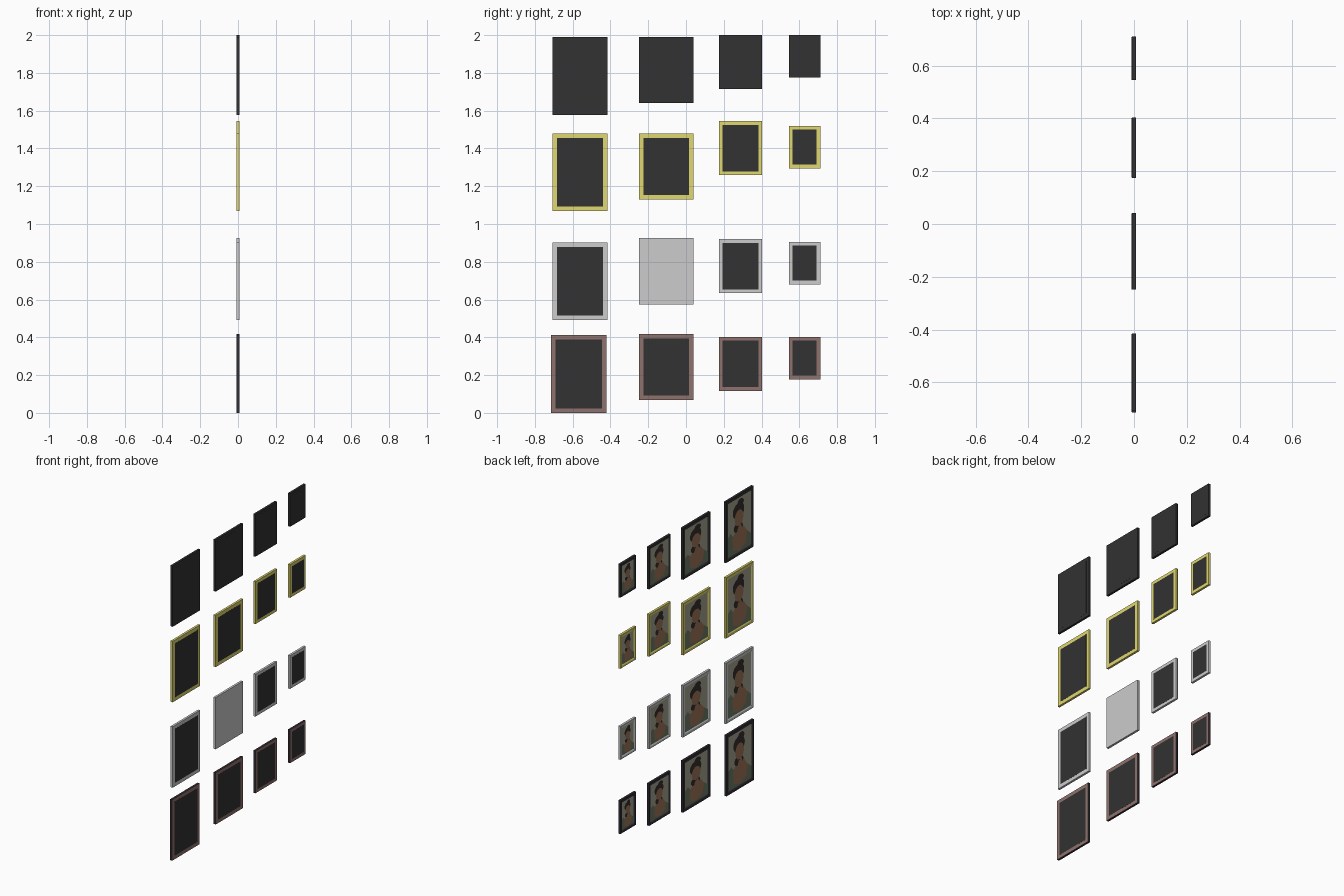
import bpy, math

if "Cube" in bpy.data.objects:
    bpy.data.objects.remove(bpy.data.objects["Cube"])

def mat(name, r, g, b):
    m = bpy.data.materials.new(name)
    lin = lambda c: (c / 255 / 12.92) if c < 10 else ((c / 255 + 0.055) / 1.055) ** 2.4
    m.diffuse_color = (lin(r), lin(g), lin(b), 1)
    m.use_nodes = True
    m.node_tree.nodes["Principled BSDF"].inputs["Base Color"].default_value = m.diffuse_color
    return m

BLACK = mat("black", 50, 50, 50)
GOLD = mat("pale gold", 224, 215, 112)
SILVER = mat("silver grey", 204, 204, 204)
BROWN = mat("dusty brown", 142, 114, 108)
WOOD = mat("dark wood", 52, 45, 54)
OLIVE = mat("olive backdrop", 165, 165, 145)
SKIN = mat("skin brown", 160, 118, 88)
HAIR = mat("dark hair", 52, 46, 44)
GREEN = mat("dull green", 108, 124, 104)

def make(name, verts, faces, mats, index=None):
    me = bpy.data.meshes.new(name)
    me.from_pydata(verts, [], faces)
    for m in mats:
        me.materials.append(m)
    for p in me.polygons:
        p.material_index = index[p.index] if index else 0
    ob = bpy.data.objects.new(name, me)
    bpy.context.collection.objects.link(ob)
    return ob

def rect(x, y, z, w, h):
    return [(x, y - w/2, z - h/2), (x, y + w/2, z - h/2),
            (x, y + w/2, z + h/2), (x, y - w/2, z + h/2)]

def frame(name, y, z, w, h, b, outer, back, lip):
    # moulding cross-section swept round the rectangle: (x, inset)
    prof = [(0.008, b), (0.008, 0), (-0.007, 0), (-0.009, 0.002),
            (-0.009, b - 0.006), (-0.005, b)]
    cols = [back, outer, outer, outer, lip, lip]
    n = len(prof)
    verts, faces, idx = [], [], []
    for x, i in prof:
        verts += rect(x, y, z, w - 2*i, h - 2*i)
    mats = list(dict.fromkeys(cols))
    for k in range(n):
        for c in range(4):
            d = (c + 1) % 4
            faces.append((k*4 + c, (k + 1) % n*4 + c, (k + 1) % n*4 + d, k*4 + d))
            idx.append(mats.index(cols[k]))
    make(name, verts, faces, mats, idx)

def board(name, y, z, w, h, x0, x1, m):
    make(name, rect(x0, y, z, w, h) + rect(x1, y, z, w, h),
         [(3, 2, 1, 0), (4, 5, 6, 7), (0, 1, 5, 4), (1, 2, 6, 5), (2, 3, 7, 6), (3, 0, 4, 7)], [m])

def ellipse(cx, cy, rx, ry, n=20):
    return [(cx + rx*math.cos(2*math.pi*i/n), cy + ry*math.sin(2*math.pi*i/n)) for i in range(n)]

# portrait shapes in picture coordinates (0..1, seen from the painted side)
SHAPES = [
    ("foliage_left", GREEN, [(0, 0), (.30, 0), (.28, .30), (.12, .42), (0, .36)]),
    ("dress", GREEN, [(.10, 0), (1, 0), (1, .22), (.82, .32), (.5, .26), (.2, .3)]),
    ("shoulders", SKIN, [(.22, .08), (.5, .02), (.78, .1), (.84, .3), (.68, .44), (.36, .44), (.2, .3)]),
    ("neck_shadow", HAIR, ellipse(.45, .46, .2, .09)),
    ("hair", HAIR, ellipse(.46, .76, .25, .15)),
    ("hair_bun", HAIR, ellipse(.55, .9, .14, .07)),
    ("face", SKIN, ellipse(.48, .63, .19, .15)),
    ("arm", SKIN, [(.3, .1), (.62, .1), (.66, .36), (.56, .5), (.44, .46), (.34, .3)]),
]

def portrait(name, y, z, w, h):
    verts, faces, mats, idx = [], [], [], []
    for k, (_, m, pts) in enumerate(SHAPES):
        s = len(verts)
        verts += [(-0.0052 - 0.0002*k, y + w*(.5 - u), z + h*(v - .5)) for u, v in pts]
        faces.append(tuple(range(s, len(verts))))
        if m not in mats:
            mats.append(m)
        idx.append(mats.index(m))
    make(name, verts, faces, mats, idx)

# columns: centre y, width, height ; rows: name, top heights, colours
COLS = [(-.562, .292, .412), (-.104, .29, .35), (.289, .229, .286), (.628, .166, .225)]
ROWS = [("black", (1.99, 1.99, 2.0, 2.0), BLACK, BLACK, BLACK),
        ("gold", (1.48, 1.48, 1.545, 1.52), GOLD, GOLD, GOLD),
        ("silver", (.903, .925, .92, .905), SILVER, SILVER, SILVER),
        ("wood", (.412, .417, .402, .403), WOOD, BROWN, WOOD)]

for rname, tops, outer, back, lip in ROWS:
    for c, (y, w, h) in enumerate(COLS):
        z = tops[c] - h/2
        if rname == "wood" and c == 0:
            y -= .006
        tag = f"{rname}_{c + 1}"
        b = 0.024 if c < 2 else 0.02
        frame("frame_" + tag, y, z, w, h, b, outer, back, lip)
        pw, ph = w - 2*b, h - 2*b
        # one silver frame has a plain solid back
        plain = rname == "silver" and c == 1
        board("back_board_" + tag, y, z, pw, ph, 0.0, 0.008 if plain else 0.0083,
              SILVER if plain else BLACK)
        board("picture_" + tag, y, z, pw, ph, -0.005, -0.001, OLIVE)
        portrait("portrait_" + tag, y, z, pw, ph)
